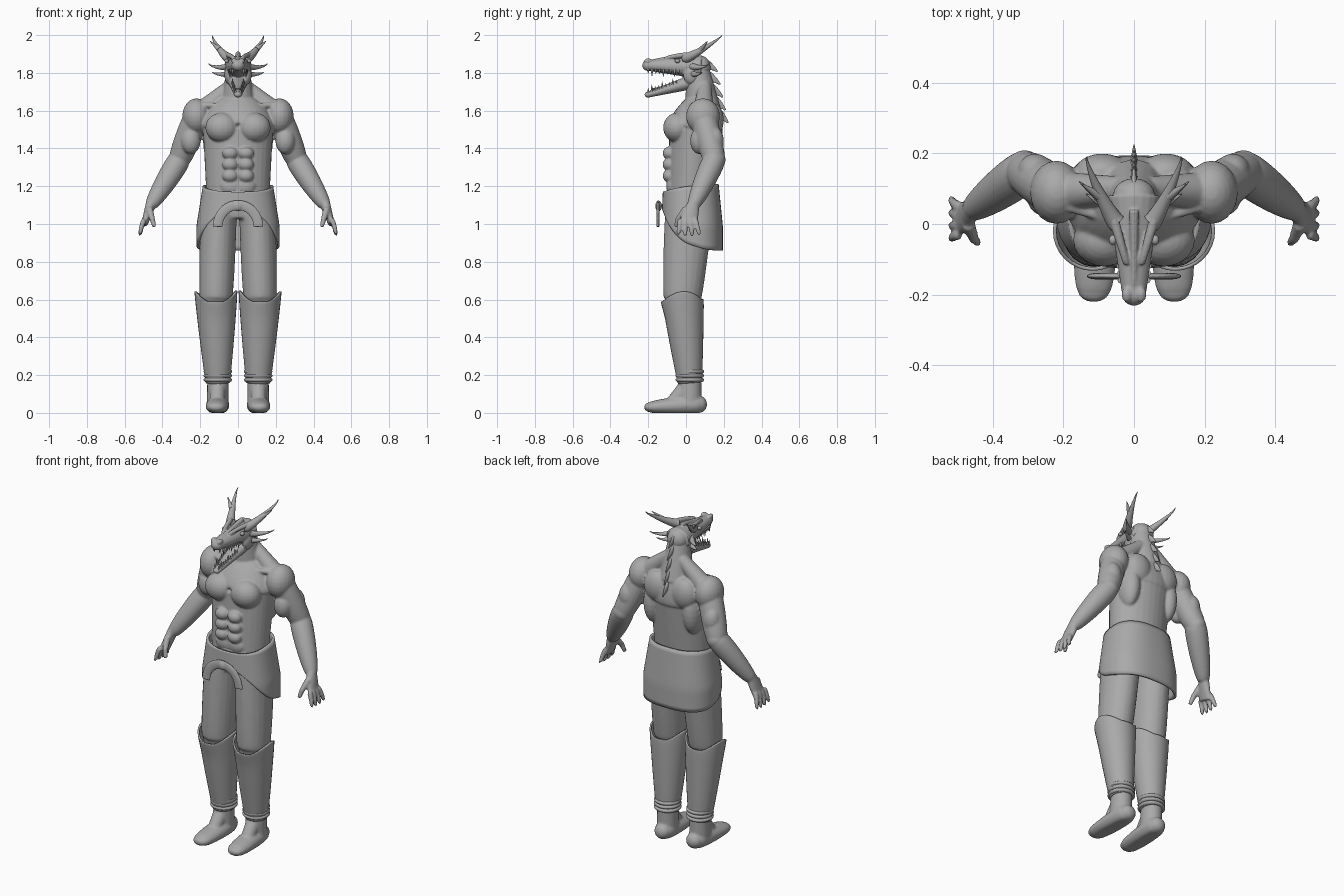
import bpy, bmesh, math
from mathutils import Vector, Matrix

if "Cube" in bpy.data.objects:
    bpy.data.objects.remove(bpy.data.objects["Cube"])

grey = bpy.data.materials.new("stone_grey")
grey.use_nodes = True
grey.diffuse_color = (.4, .4, .4, 1)
grey.node_tree.nodes["Principled BSDF"].inputs["Base Color"].default_value = grey.diffuse_color


def at(x, y, z):
    return Vector((x, y, z))


X, Y, Z = at(1, 0, 0), at(0, 1, 0), at(0, 0, 1)


class Part:
    """Collects shapes into one mesh object; shapes off the centre line appear on both sides."""

    def __init__(self, name):
        self.name, self.bm = name, bmesh.new()

    def ball(self, centre, size):
        for side in (1, -1) if centre.x else (1,):
            place = Matrix.Translation((centre.x * side, centre.y, centre.z))
            bmesh.ops.create_uvsphere(self.bm, u_segments=20, v_segments=12, radius=1,
                                      matrix=place @ Matrix.Diagonal((*size, 1)))

    def limb(self, start, end, r_start, r_end, bulge=0, bend=Vector(),
             flat=1, flat_end=None, hint=X, sides=20, rings=14, cap=True):
        """Tapered tube that may swell, arch sideways and have an oval section."""
        flat_end = flat if flat_end is None else flat_end
        ease = [(1 - math.cos(math.pi * i / rings)) / 2 for i in range(rings + 1)]
        arch = [math.sin(math.pi * i / rings) for i in range(rings + 1)]
        path = [start.lerp(end, e) + bend * s for e, s in zip(ease, arch)]
        for side in (1, -1) if start.x or end.x else (1,):
            loops = []
            for i, centre in enumerate(path):
                along = (path[min(i + 1, rings)] - path[max(i - 1, 0)]).normalized()
                u = (hint - along * hint.dot(along)).normalized()
                v = along.cross(u) * (flat + (flat_end - flat) * ease[i])
                radius = r_start + (r_end - r_start) * ease[i] + bulge * arch[i]
                loop = []
                for k in range(sides):
                    a = math.tau * k / sides
                    p = centre + (u * math.cos(a) + v * math.sin(a)) * radius
                    loop.append(self.bm.verts.new((p.x * side, p.y, max(p.z, 0))))
                loops.append(loop)
            self.skin(loops)
            if cap:
                self.bm.faces.new(loops[0])
                self.bm.faces.new(loops[-1])

    def skin(self, loops):
        for low, high in zip(loops, loops[1:]):
            for k in range(len(low)):
                self.bm.faces.new((low[k - 1], low[k], high[k], high[k - 1]))

    def finish(self, voxel=0, thick=0):
        bmesh.ops.recalc_face_normals(self.bm, faces=self.bm.faces)
        mesh = bpy.data.meshes.new(self.name)
        self.bm.to_mesh(mesh)
        self.bm.free()
        mesh.materials.append(grey)
        ob = bpy.data.objects.new(self.name, mesh)
        bpy.context.collection.objects.link(ob)
        bpy.ops.object.select_all(action='DESELECT')
        ob.select_set(True)
        bpy.context.view_layer.objects.active = ob
        bpy.ops.object.shade_smooth_by_angle(angle=math.radians(50))
        if voxel:
            blend = ob.modifiers.new("Blend", 'REMESH')
            blend.mode, blend.voxel_size, blend.use_smooth_shade = 'VOXEL', voxel, True
            ob.modifiers.new("Soften", 'SMOOTH').iterations = 4
        if thick:
            shell = ob.modifiers.new("Thickness", 'SOLIDIFY')
            shell.thickness, shell.offset = thick, 0


# Joints shared by neighbouring parts
hips, ribs, collar = at(0, .02, 1.1), at(0, .05, 1.5), at(0, .09, 1.66)
shoulder, elbow = at(.22, .09, 1.57), at(.31, .15, 1.34)
wrist, knuckles = at(.46, .04, 1.1), at(.495, .01, 1)
skull, nose = at(0, .08, 1.83), at(0, -.2, 1.84)
hinge, chin = at(0, .06, 1.76), at(0, -.2, 1.685)
hip, knee, ankle = at(.1, .02, 1.13), at(.117, -.02, .6), at(.107, .02, .16)
heel, toe = at(.105, .07, .045), at(.114, -.19, .03)

# Bare upper body: torso and neck
body = Part("upper_body")
body.limb(hips, ribs, .165, .185, flat=.74, sides=32)
body.limb(ribs, collar, .185, .09, bulge=.03, flat=.74, sides=32)
body.limb(collar - Z * .06, skull - Y * .02, .095, .06)

# Muscles of the trunk
body.ball(at(.085, -.045, 1.51), (.088, .076, .08))
for row in range(3):
    body.ball(at(.042, -.09, 1.375 - row * .06), (.042, .034, .034))
body.ball(at(.035, -.07, 1.2), (.06, .035, .05))
body.ball(at(.13, .11, 1.44), (.055, .075, .13))
body.ball(at(.09, .145, 1.55), (.08, .055, .09))
body.limb(at(.04, .11, 1.15), at(.04, .155, 1.5), .035, .025)
body.limb(at(.04, .1, 1.73), shoulder, .035, .06)
body.limb(at(.02, 0, 1.625), at(.19, .05, 1.63), .012, .015, hint=Y)

# Arms and hands
body.ball(shoulder, (.075, .09, .095))
body.limb(shoulder, elbow, .062, .055, bulge=.01)
body.ball(at(.25, .07, 1.44), (.052, .048, .07))
body.ball(at(.28, .15, 1.44), (.05, .05, .075))
body.ball(elbow, (.056, .06, .056))
body.limb(elbow, wrist, .056, .03, bulge=.013)
body.limb(wrist + Z * .01, knuckles, .028, .017, flat=1.1, flat_end=2.7)
for finger in range(4):
    root = knuckles + at(0, .04 - finger * .027, .02)
    spread = at(.02, .02 - finger * .01, abs(finger - 1.5) * .006 - .08)
    body.limb(root, root + spread, .015, .011, bend=X * .006, sides=10)
thumb = at(.455, -.04, 1.03)
body.limb(at(.47, 0, 1.08), thumb, .02, .015, sides=10)
body.limb(thumb, thumb - at(.012, .014, .045), .015, .011, sides=10)
body.finish(voxel=.006)

# Head: long snout, open lower jaw, brows, cheeks and nostrils
head = Part("head")
head.limb(skull, nose, .075, .034, flat=.85)
head.ball(nose, (.034, .032, .03))
head.ball(skull, (.06, .05, .06))
head.limb(hinge, chin, .055, .021, flat=.75)
head.ball(chin, (.021, .02, .016))
head.ball(at(.048, .03, 1.79), (.024, .045, .05))
head.limb(at(.022, -.11, 1.873), at(.065, .04, 1.89), .01, .016, bend=Z * .01)
head.limb(at(0, -.17, 1.866), at(0, .04, 1.9), .008, .014)
head.ball(nose + at(.02, 0, .023), (.015, .022, .014))
head.finish(voxel=.004)

eyes = Part("eyes")
eyes.ball(at(.06, -.045, 1.863), (.011, .014, .011))
eyes.finish()

tongue = Part("tongue")
tongue.limb(hinge, chin + at(0, .02, .03), .03, .008, flat=.4)
tongue.finish()

# Fangs follow the edges of both jaws, every third one longer
teeth = Part("teeth")
for i in range(9):
    step = i / 14
    length = .04 if i % 3 == 1 else .026
    upper = nose.lerp(skull, step) + X * (.02 + .008 * min(i, 2) + .02 * step) - Z * .018
    teeth.limb(upper, upper - Z * length, .008, .001, sides=8, rings=2)
    lower = chin.lerp(hinge, step) + X * (.014 + .03 * step) + Z * .008
    teeth.limb(lower, lower + Z * length, .007, .001, sides=8, rings=2)
teeth.finish()

# Forked horns and swept-back cheek spikes
horns = Part("horns")
horns.limb(at(.045, 0, 1.88), at(.133, .19, 1.998), .027, .002, bend=X * .012 - Z * .01)
horns.limb(at(.1, .08, 1.925), at(.147, .113, 1.967), .014, .002)
horns.limb(at(.05, .03, 1.84), at(.155, .12, 1.85), .02, .002, bend=Z * -.015)
horns.limb(at(.05, .03, 1.8), at(.135, .085, 1.805), .018, .002, bend=Z * -.01)
horns.finish()

# Fins down the nape and upper back
fins = Part("spine_fins")
for i in range(5):
    root = at(0, .08, 1.85).lerp(at(0, .16, 1.58), i / 4)
    fins.limb(root, root + at(0, .085 - .006 * i, -.045), .015, .002, flat=2.4, bend=Z * .01)
fins.finish()

# Trousers
legs = Part("trousers")
legs.limb(hips + Z * .08, hips - Z * .07, .165, .14, flat=.75)
legs.limb(hip, knee, .09, .085, bulge=.008, flat=1.35, flat_end=1.15)
legs.limb(knee, knee - Z * .1, .085, .07)
legs.finish(voxel=.009)

# Tall shin guards, their rims dipping at front and back
guards = Part("shin_guards")
rim = knee + Z * .045
guards.limb(ankle, rim, .058, .108, bulge=.004, sides=32, cap=False)
for v in guards.bm.verts:
    rise = max((v.co.z - .5) / (rim.z - .5), 0)
    v.co.z -= rise * .05 * min(abs(v.co.y - rim.y) / .1, 1) ** 2
guards.finish(thick=.01)

bands = Part("ankle_bands")
for i in range(3):
    base = ankle + Z * (.004 + .022 * i)
    bands.limb(base, base + Z * .022, .062, .062, bulge=.013, sides=32)
bands.finish()

# Soft shoes
shoes = Part("shoes")
shoes.limb(heel, toe, .05, .046, bulge=.014, flat=.9, flat_end=.6)
shoes.ball(heel, (.048, .042, .045))
shoes.ball(toe, (.046, .032, .026))
shoes.limb(ankle + Z * .03, heel.lerp(toe, .2), .056, .058, flat=1.1)
shoes.limb(ankle, heel.lerp(toe, .6), .045, .035)
shoes.finish(voxel=.007)

# Waist wrap: short at the front, long behind, boxy in section
wrap = Part("waist_wrap")
rows, cols, loops = 14, 64, []
for j in range(rows + 1):
    loop = []
    for i in range(cols):
        s, c = math.sin(math.tau * i / cols), math.cos(math.tau * i / cols)
        front = (1 + c) / 2
        top, hem = 1.21 - .04 * front ** 2, .86 + .22 * front ** 3
        z = top + (hem - top) * j / rows
        flare = min((1.21 - z) / .22, 1)
        x = (.178 + .035 * flare) * math.copysign(abs(s) ** .8, s)
        y = .026 + .006 * flare - (.14 + .016 * flare) * math.copysign(abs(c) ** .8, c)
        loop.append(wrap.bm.verts.new((x, y, z)))
    loops.append(loop)
wrap.skin(loops)
wrap.finish(thick=.014)

# Sash arching over the front with two hanging tails and a knot
sash = Part("sash")
tail = at(.108, -.148, .985)
sash.limb(at(-tail.x, tail.y, tail.z), tail, .009, .009, bend=Z * .115, flat=3, hint=Y, rings=24)
sash.ball(at(0, -.145, 1.095), (.028, .018, .028))
sash.finish(voxel=.004)
